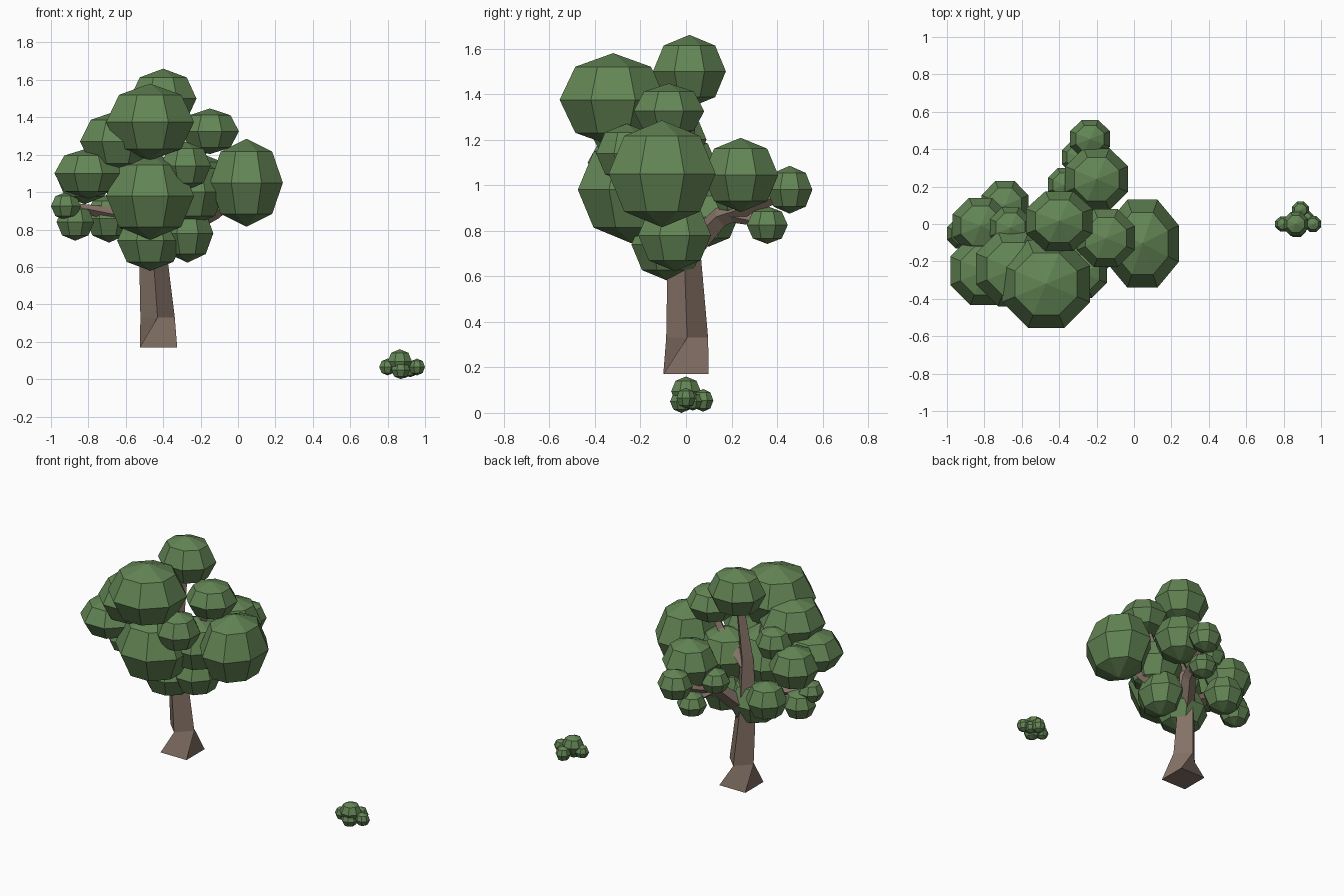
import bpy
import bmesh
import math
from mathutils import Matrix, Vector

default_cube = bpy.data.objects.get("Cube")
if default_cube:
    bpy.data.objects.remove(default_cube, do_unlink=True)


def make_material(name, color):
    material = bpy.data.materials.new(name)
    material.use_nodes = True
    material.diffuse_color = color
    shader = material.node_tree.nodes["Principled BSDF"]
    shader.inputs["Base Color"].default_value = color
    shader.inputs["Roughness"].default_value = 0.9
    return material


LEAF = make_material("leaf green", (0.125, 0.235, 0.09, 1))
BARK = make_material("bark brown", (0.235, 0.17, 0.135, 1))


def finish(name, bm, material):
    mesh = bpy.data.meshes.new(name)
    bm.normal_update()
    bm.to_mesh(mesh)
    bm.free()
    mesh.materials.append(material)
    obj = bpy.data.objects.new(name, mesh)
    bpy.context.collection.objects.link(obj)
    return obj


def leaf_ball(name, center, half_width, half_depth, half_height):
    """Eight-sided, four-ring ball with its flat sides facing the axes."""
    bm = bmesh.new()
    bmesh.ops.create_uvsphere(bm, u_segments=8, v_segments=4, radius=1)
    turn = math.pi / 8
    widen = 1 / math.cos(turn)
    size = Matrix.Diagonal((half_width * widen, half_depth * widen, half_height, 1))
    bm.transform(Matrix.Translation(center) @ size @ Matrix.Rotation(turn, 4, "Z"))
    return finish(name, bm, LEAF)


def branch(name, points, radii):
    """Four-sided tapered limb swept along a path."""
    bm = bmesh.new()
    path = [Vector(p) for p in points]
    rings = []
    for i, (point, radius) in enumerate(zip(path, radii)):
        direction = path[min(i + 1, len(path) - 1)] - path[max(i - 1, 0)]
        turn = direction.to_track_quat("Z", "Y")
        rings.append([
            bm.verts.new(point + turn @ Vector((math.cos(a) * radius, math.sin(a) * radius, 0)))
            for a in (k * math.pi / 2 for k in range(4))])
    bridge(bm, rings)
    return finish(name, bm, BARK)


def bridge(bm, rings):
    for low, high in zip(rings, rings[1:]):
        for k in range(4):
            n = (k + 1) % 4
            bm.faces.new((low[k], low[n], high[n], high[k]))
    bm.faces.new(rings[0][::-1])
    bm.faces.new(rings[-1])


# Trunk: square foot twisting into a leaning diamond section
def build_trunk():
    bm = bmesh.new()
    sections = [  # x, y, z, radius, start angle
        (-0.425, 0, 0.17, 0.141, -math.pi / 4),
        (-0.43, 0.005, 0.33, 0.092, 0),
        (-0.46, -0.01, 0.75, 0.07, 0),
        (-0.46, -0.01, 1.05, 0.05, 0),
        (-0.42, 0.01, 1.42, 0.03, 0),
    ]
    rings = []
    for x, y, z, radius, start in sections:
        angles = [start + k * math.pi / 2 for k in range(4)]
        rings.append([bm.verts.new((x + radius * math.cos(a), y + radius * math.sin(a), z))
                      for a in angles])
    bridge(bm, rings)
    finish("trunk", bm, BARK)


build_trunk()

# Limbs
branch("back_branch", [(-0.45, 0, 0.7), (-0.35, 0.15, 0.86), (-0.24, 0.44, 0.96)], [0.06, 0.045, 0.02])
branch("back_twig", [(-0.34, 0.17, 0.87), (-0.29, 0.35, 0.83)], [0.03, 0.015])
branch("right_branch", [(-0.46, 0, 0.75), (-0.66, 0, 0.88), (-0.86, -0.02, 0.92)], [0.05, 0.04, 0.02])
branch("left_branch", [(-0.45, 0, 0.72), (-0.12, -0.08, 0.89), (0.03, -0.1, 1)], [0.05, 0.035, 0.02])
branch("upper_branch", [(-0.46, 0, 1), (-0.22, -0.07, 1.16), (-0.14, -0.07, 1.32)], [0.045, 0.03, 0.02])
branch("front_branch", [(-0.46, -0.02, 0.95), (-0.47, -0.3, 1.35)], [0.045, 0.02])

# Foliage: name, centre, half width, half depth, half height
crown = [
    ("crown_top", (-0.4, 0.015, 1.5), 0.178, 0.16, 0.16),
    ("crown_front", (-0.47, -0.32, 1.375), 0.235, 0.235, 0.205),
    ("crown_middle", (-0.47, -0.24, 0.98), 0.235, 0.235, 0.235),
    ("crown_left", (0.045, -0.105, 1.05), 0.195, 0.235, 0.235),
    ("crown_upper_left", (-0.15, -0.075, 1.325), 0.155, 0.155, 0.122),
    ("crown_inner", (-0.25, -0.09, 1), 0.18, 0.18, 0.18),
    ("crown_inner_front", (-0.28, -0.26, 1.14), 0.135, 0.135, 0.13),
    ("crown_low_front", (-0.47, -0.08, 0.74), 0.176, 0.16, 0.16),
    ("crown_low_left", (-0.27, -0.05, 0.78), 0.138, 0.16, 0.157),
]
back_cluster = [
    ("back_large", (-0.2, 0.24, 1.045), 0.168, 0.165, 0.163),
    ("back_tip", (-0.235, 0.455, 0.98), 0.107, 0.1, 0.105),
    ("back_low", (-0.295, 0.357, 0.825), 0.09, 0.09, 0.083),
    ("back_small", (-0.37, 0.21, 0.95), 0.09, 0.09, 0.085),
]
right_cluster = [
    ("right_upper", (-0.645, -0.24, 1.27), 0.2, 0.2, 0.165),
    ("right_front", (-0.8, -0.25, 1.1), 0.182, 0.182, 0.135),
    ("right_back", (-0.82, -0.01, 1.08), 0.15, 0.15, 0.145),
    ("right_inner", (-0.66, -0.02, 1.2), 0.11, 0.11, 0.11),
    ("right_low_back", (-0.69, 0.1, 0.86), 0.125, 0.13, 0.13),
    ("right_low", (-0.87, 0, 0.84), 0.1, 0.1, 0.1),
    ("right_tip", (-0.92, -0.05, 0.925), 0.08, 0.08, 0.075),
]
shrub = [
    ("shrub_top", (0.865, 0, 0.095), 0.065, 0.065, 0.065),
    ("shrub_right", (0.8, 0, 0.065), 0.045, 0.04, 0.045),
    ("shrub_left", (0.957, 0, 0.065), 0.043, 0.042, 0.045),
    ("shrub_back", (0.89, 0.075, 0.055), 0.045, 0.045, 0.05),
    ("shrub_front", (0.87, -0.02, 0.05), 0.05, 0.05, 0.05),
    ("shrub_back_left", (0.92, 0.03, 0.05), 0.04, 0.04, 0.04),
]
for group in (crown, back_cluster, right_cluster, shrub):
    for ball in group:
        leaf_ball(*ball)
